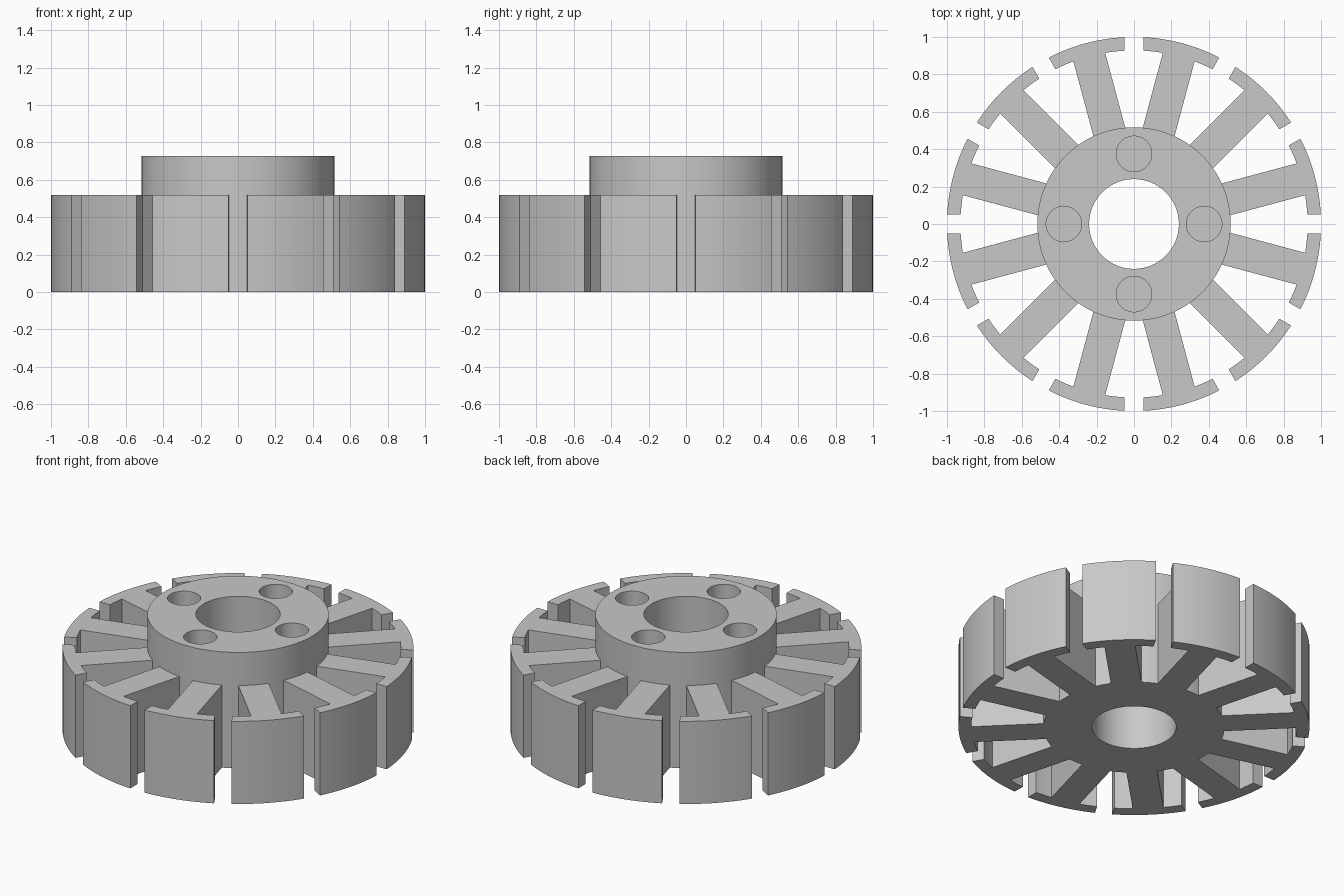
import bpy, bmesh, math
from mathutils import Matrix

if "Cube" in bpy.data.objects:
    bpy.data.objects.remove(bpy.data.objects["Cube"])

TEETH, GAP, HALF_W = 12, 0.05, 0.088
R_OUT, R_SHOE, R_CORE, R_BORE = 1.0, 0.928, 0.517, 0.24
H_TOOTH, H_HUB = 0.52, 0.728

grey = bpy.data.materials.new("steel_grey")
grey.diffuse_color = (0.58, 0.58, 0.58, 1)
grey.use_nodes = True
grey.node_tree.nodes["Principled BSDF"].inputs["Base Color"].default_value = grey.diffuse_color


def arc(r, a0, a1, n):
    return [(r * math.cos(a0 + (a1 - a0) * i / n), r * math.sin(a0 + (a1 - a0) * i / n))
            for i in range(n + 1)]


def make_object(name, bm):
    bmesh.ops.recalc_face_normals(bm, faces=bm.faces)
    mesh = bpy.data.meshes.new(name)
    bm.to_mesh(mesh)
    bm.free()
    mesh.materials.append(grey)
    obj = bpy.data.objects.new(name, mesh)
    bpy.context.collection.objects.link(obj)
    return obj


def smooth(obj):
    bpy.ops.object.select_all(action='DESELECT')
    obj.select_set(True)
    bpy.context.view_layer.objects.active = obj
    bpy.ops.object.shade_smooth_by_angle(angle=math.radians(30))


def prism(bm, outline, z0, z1):
    face = bm.faces.new([bm.verts.new((x, y, z0)) for x, y in outline])
    ext = bmesh.ops.extrude_face_region(bm, geom=[face], use_keep_orig=True)["geom"]
    verts = [v for v in ext if isinstance(v, bmesh.types.BMVert)]
    bmesh.ops.translate(bm, verts=verts, vec=(0, 0, z1 - z0))
    return list(face.verts) + verts


# T-shaped teeth: straight arm with a curved shoe, parallel slots between shoes
step = 2 * math.pi / TEETH
a_out = step / 2 - math.asin(GAP / R_OUT)
a_in = step / 2 - math.asin(GAP / R_SHOE)
a_arm = math.asin(HALF_W / R_SHOE)
root = R_CORE - 0.012
outline = ([(root, -HALF_W)] + arc(R_SHOE, -a_arm, -a_in, 3)
           + arc(R_OUT, -a_out, a_out, 12)
           + arc(R_SHOE, a_in, a_arm, 3) + [(root, HALF_W)])
bm = bmesh.new()
for k in range(TEETH):
    verts = prism(bm, outline, 0, H_TOOTH)
    bmesh.ops.rotate(bm, verts=verts, matrix=Matrix.Rotation((k + 0.5) * step, 3, 'Z'))
teeth = make_object("stator_teeth", bm)

# Central hub with a raised boss
bm = bmesh.new()
prism(bm, arc(R_CORE, 0, 2 * math.pi, 96)[:-1], 0, H_HUB)
hub = make_object("hub", bm)

# Through bore and four blind bolt holes
bm = bmesh.new()
prism(bm, arc(R_BORE, 0, 2 * math.pi, 64)[:-1], -0.1, 1)
for k in range(4):
    verts = prism(bm, arc(0.095, 0, 2 * math.pi, 40)[:-1], H_TOOTH, 1)
    a = k * math.pi / 2
    bmesh.ops.translate(bm, verts=verts, vec=(0.375 * math.cos(a), 0.375 * math.sin(a), 0))
cutter = make_object("hole_cutter", bm)
cutter.hide_render = True

mod = hub.modifiers.new("holes", 'BOOLEAN')
mod.operation, mod.solver, mod.object = 'DIFFERENCE', 'EXACT', cutter
bpy.context.view_layer.objects.active = hub
bpy.ops.object.modifier_apply(modifier=mod.name)
bpy.data.objects.remove(cutter)

smooth(teeth)
smooth(hub)
